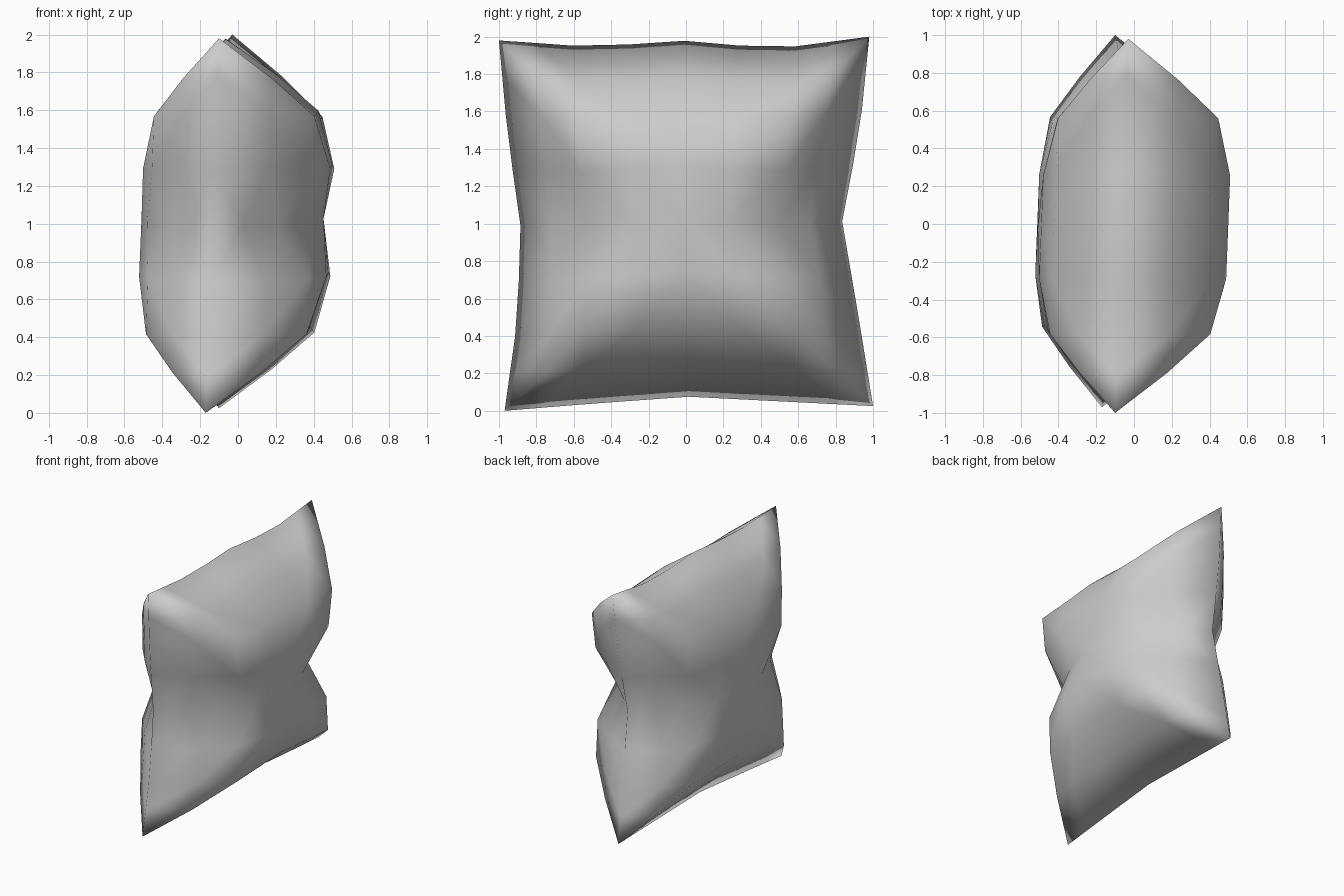
import bpy, bmesh

if "Cube" in bpy.data.objects:
    bpy.data.objects.remove(bpy.data.objects["Cube"])

# Grid lines across the pillow and its puff profile (0 at the seam, 1 inside)
PARAMS = [-1, -.8, -.6, -.3, 0, .3, .6, .8, 1]
PUFF = {1: 0, .8: .46, .6: .84, .3: .98, 0: 1.0}
# Pinch of the puff along the horizontal middle line, strongest near the ends
PINCH = {1: 1, .8: .62, .6: .72, .3: .92, 0: 1.0}

# Seam outline seen from the side, sampled at -1, -.5, 0, .5, 1
FRONT = [-.97, -.90, -.885, -.955, -1.0]
BACK = [1.0, .92, .835, .93, .98]
BOTTOM = [0.0, .04, .075, .05, .025]
TOP = [1.98, 1.945, 1.978, 1.935, 2.0]


def sample(row, t):
    s = (t + 1) * 2
    i = min(int(s), 3)
    return row[i] + (row[i + 1] - row[i]) * (s - i)


def point(u, v, side):
    """Point on one cloth sheet; side is +1 (right) or -1 (left)."""
    a, b = (u + 1) / 2, (v + 1) / 2
    y = sample(FRONT, v) * (1 - a) + sample(BACK, v) * a
    z = sample(BOTTOM, u) * (1 - b) + sample(TOP, u) * b
    depth = .60 if side > 0 else -.41
    puff = min(PUFF[abs(u)], PUFF[abs(v)])
    if v == 0:
        puff *= PINCH[abs(u)]
        if side > 0:                 # shallow crease across the right sheet
            puff *= .92
    x = -.10 + .035 * (u + v) + depth * puff
    return x, y, z


# Two puffed sheets joined along the seam, folded along the corner diagonals
bm = bmesh.new()
half = len(PARAMS) // 2
for side in (1, -1):
    grid = [[bm.verts.new(point(u, v, side)) for v in PARAMS] for u in PARAMS]
    for i in range(len(PARAMS) - 1):
        for j in range(len(PARAMS) - 1):
            a, b = grid[i][j], grid[i + 1][j]
            c, d = grid[i + 1][j + 1], grid[i][j + 1]
            if (i < half) == (j < half):
                tris = ((a, b, c), (a, c, d))
            else:
                tris = ((a, b, d), (b, c, d))
            for t in tris:
                bm.faces.new(t)
bmesh.ops.remove_doubles(bm, verts=bm.verts, dist=.0005)
bmesh.ops.recalc_face_normals(bm, faces=bm.faces)
for f in bm.faces:
    f.smooth = True

mesh = bpy.data.meshes.new("pillow")
bm.to_mesh(mesh)
bm.free()
pillow = bpy.data.objects.new("pillow", mesh)
bpy.context.collection.objects.link(pillow)
